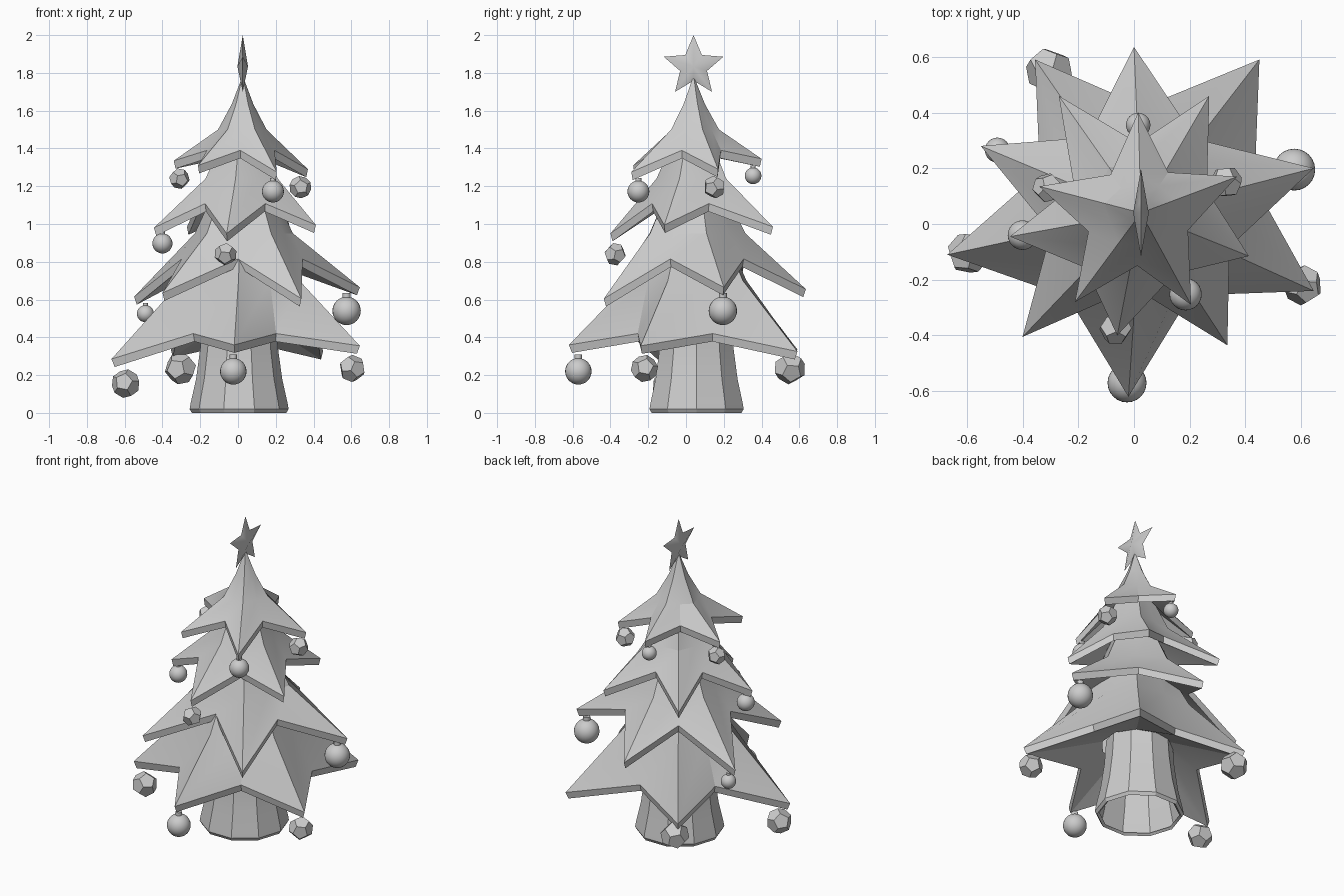
import bpy, bmesh, math
from mathutils import Vector, Matrix

if "Cube" in bpy.data.objects:
    bpy.data.objects.remove(bpy.data.objects["Cube"])

C = Vector((0.025, 0.04, 0))  # tree axis


def make_object(name, bm, angle=None):
    bmesh.ops.recalc_face_normals(bm, faces=bm.faces)
    me = bpy.data.meshes.new(name)
    bm.to_mesh(me)
    bm.free()
    ob = bpy.data.objects.new(name, me)
    bpy.context.collection.objects.link(ob)
    if angle:
        bpy.ops.object.select_all(action='DESELECT')
        ob.select_set(True)
        bpy.context.view_layer.objects.active = ob
        bpy.ops.object.shade_smooth_by_angle(angle=math.radians(angle))
    return ob


def loft(name, rings, angle):
    """Skin a list of equal-length rings with quads."""
    bm = bmesh.new()
    vs = [[bm.verts.new(p) for p in r] for r in rings]
    n = len(vs[0])
    for a, b in zip(vs, vs[1:]):
        for i in range(n):
            j = (i + 1) % n
            bm.faces.new((a[i], a[j], b[j], b[i]))
    return make_object(name, bm, angle)


def tier(name, tips, notch_r, notch_z, profile, under_r):
    """Five-pointed bough skirt: tips, notches between them, then (radius, z) rings up."""
    tips = [Vector(t) for t in tips]
    edge = []
    for i, t in enumerate(tips):
        u = tips[(i + 1) % 5]
        m = (t - C).to_2d().normalized() + (u - C).to_2d().normalized()
        m = m.normalized() * notch_r[i]
        edge += [t, Vector((C.x + m.x, C.y + m.y, notch_z))]

    def ring(r, z, ratio=0.85):
        out = []
        for i, p in enumerate(edge):
            d = (p - C).to_2d().normalized() * (r * (ratio if i % 2 else 1))
            out.append(Vector((C.x + d.x, C.y + d.y, z)))
        return out

    low = [Vector((C.x + (p.x - C.x) * 0.975, C.y + (p.y - C.y) * 0.975, p.z - 0.042))
           for p in edge]
    rings = [ring(under_r, notch_z + 0.05, 1), low, edge]
    rings += [ring(r, z) for r, z in profile]
    loft(name, rings, 20)


# Trunk: flared ten-sided tube, open below, with a rounded rim
def circle(r, z, n=10):
    return [Vector((0.006 + r * math.cos(2 * math.pi * k / n),
                    0.056 + r * math.sin(2 * math.pi * k / n), z)) for k in range(n)]


loft("trunk", [circle(r, z) for r, z in
               [(.235, .012), (.25, 0), (.262, .02), (.257, .05), (.228, .18), (.206, .34), (.195, .5)]], 30)

# Bough tiers, bottom to top (tips counter-clockwise)
tier("boughs_bottom",
     [(.45, .59, .325), (-.355, .59, .335), (-.67, -.11, .285), (-.02, -.62, .36), (.645, -.24, .355)],
     [.38, .39, .40, .345, .42], .42, [(.33, .70), (.21, .93)], .2)
tier("boughs_lower_middle",
     [(.645, .2, .665), (0, .635, .655), (-.55, .28, .615), (-.4, -.405, .635), (.335, -.435, .605)],
     [.33, .33, .33, .27, .34], .815, [(.275, .95), (.15, 1.2)], .19)
tier("boughs_upper_middle",
     [(.27, .46, .985), (-.27, .46, .985), (-.445, -.045, .98), (-.06, -.4, .95), (.412, -.115, .995)],
     [.25, .26, .28, .25, .25], 1.108, [(.2, 1.24), (.1, 1.46)], .14)
tier("boughs_top",
     [(.37, .17, 1.29), (.015, .4, 1.345), (-.34, .135, 1.335), (-.212, -.28, 1.31), (.205, -.29, 1.275)],
     [.175, .175, .2, .19, .18], 1.39, [(.135, 1.5), (.06, 1.635), (.006, 1.77)], .1)

# Star topper, facing sideways with raised centres
bm = bmesh.new()
rim = []
for k in range(10):
    r = .075 if k % 2 else .166
    a = math.pi * k / 5
    rim.append(bm.verts.new((C.x, C.y + r * math.sin(a), 1.834 + r * math.cos(a))))
for s in (-1, 1):
    c = bm.verts.new((C.x + s * .028, C.y, 1.834))
    for k in range(10):
        bm.faces.new((c, rim[k], rim[(k + 1) % 10]))
make_object("star", bm, 60)

# Ornaments: round baubles with a cap, and faceted baubles
ROUND = [(.185, -.252, 1.172, .058), (.015, .355, 1.255, .044), (-.4, -.04, .897, .053),
         (-.49, .265, .525, .045), (.575, .195, .54, .075), (-.025, -.57, .22, .07)]
FACETED = [(-.31, .13, 1.24, .055), (.33, .15, 1.195, .06), (-.066, -.375, .84, .06),
           (-.595, -.105, .155, .077), (-.305, .55, .235, .085), (.605, -.22, .235, .073)]

for i, (x, y, z, r) in enumerate(ROUND):
    bm = bmesh.new()
    bmesh.ops.create_uvsphere(bm, u_segments=24, v_segments=16, radius=r,
                              matrix=Matrix.Translation((x, y, z)))
    bmesh.ops.create_cone(bm, cap_ends=True, segments=12, radius1=r * .28, radius2=r * .28,
                          depth=r * .35, matrix=Matrix.Translation((x, y, z + r * 1.08)))
    make_object(f"round_bauble_{i + 1}", bm, 35)

for i, (x, y, z, r) in enumerate(FACETED):
    # Dodecahedron: hull of the face centres of an icosahedron
    ico = bmesh.new()
    bmesh.ops.create_icosphere(ico, subdivisions=1, radius=1)
    pts = [f.calc_center_median().normalized() * r for f in ico.faces]
    ico.free()
    bm = bmesh.new()
    turn = Matrix.Translation((x, y, z)) @ Matrix.Rotation(i * .9, 4, 'Z') @ Matrix.Rotation(.65, 4, 'X')
    for p in pts:
        bm.verts.new(turn @ p)
    bmesh.ops.convex_hull(bm, input=bm.verts)
    bmesh.ops.dissolve_limit(bm, angle_limit=.05, verts=bm.verts, edges=bm.edges)
    make_object(f"faceted_bauble_{i + 1}", bm)
